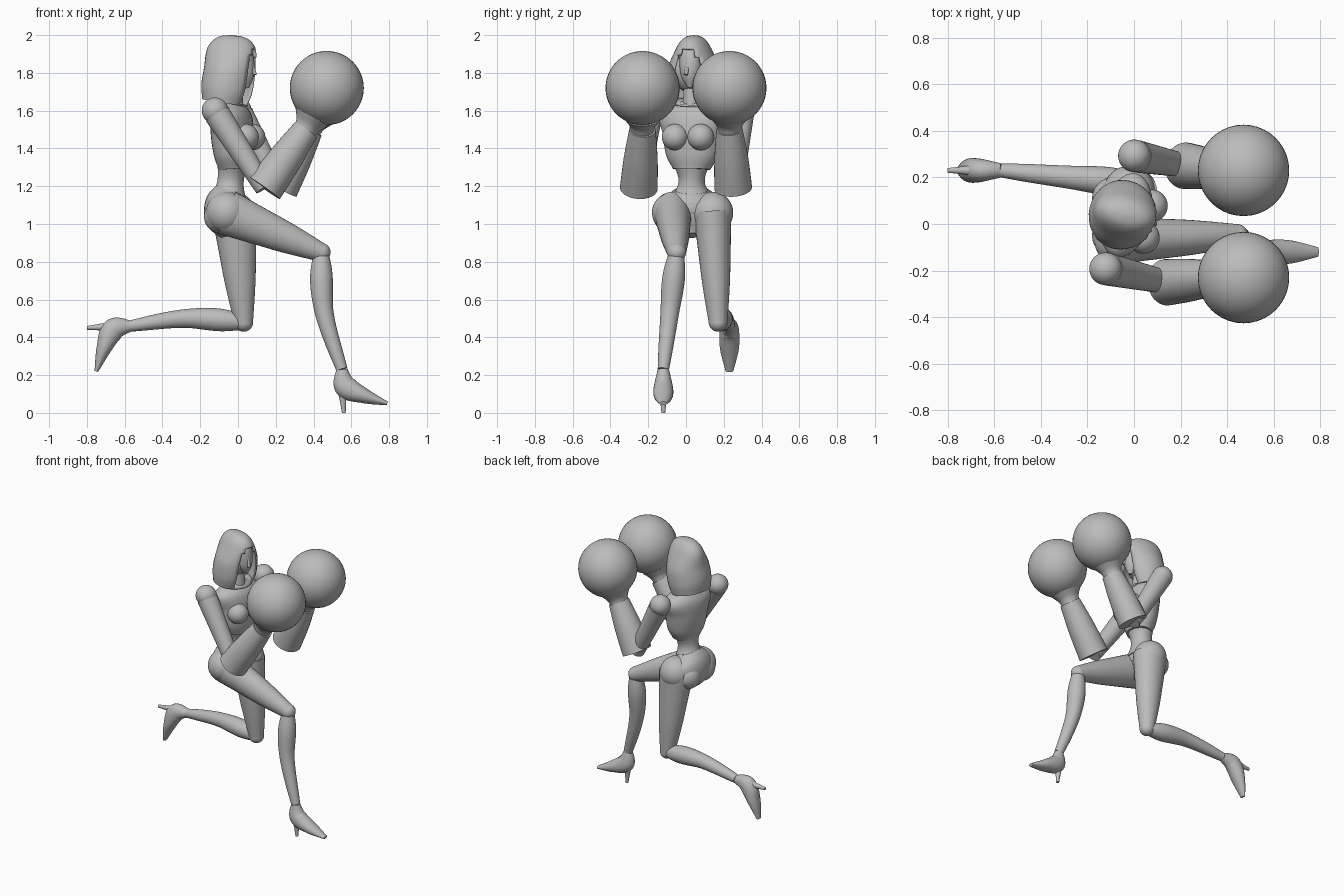
import bpy, bmesh, math
from mathutils import Vector

cube = bpy.data.objects.get("Cube")
if cube:
    bpy.data.objects.remove(cube, do_unlink=True)

SHADE = 0.5
grey = bpy.data.materials.new("plain_grey")
grey.use_nodes = True
grey.diffuse_color = (SHADE, SHADE, SHADE, 1)
shader = grey.node_tree.nodes["Principled BSDF"]
shader.inputs["Base Color"].default_value = grey.diffuse_color

# The chest is turned a little towards its right
TURN = -.25
AHEAD = Vector((math.cos(TURN), math.sin(TURN), 0))
ACROSS = Vector((-math.sin(TURN), math.cos(TURN), 0))
SIDEWAYS = Vector((0, 1, 0))
SIDES = 32
STEPS = 8


def finish(name, bm):
    bmesh.ops.recalc_face_normals(bm, faces=bm.faces)
    mesh = bpy.data.meshes.new(name)
    bm.to_mesh(mesh)
    bm.free()
    mesh.materials.append(grey)
    obj = bpy.data.objects.new(name, mesh)
    bpy.context.collection.objects.link(obj)
    bpy.ops.object.select_all(action='DESELECT')
    obj.select_set(True)
    bpy.context.view_layer.objects.active = obj
    bpy.ops.object.shade_smooth_by_angle(angle=math.radians(40))
    return obj


def smooth(values, t):
    """Value at t (from 0 to 1) on a smooth curve through evenly spaced values."""
    last = len(values) - 1
    index = min(int(t * last), last - 1)
    u = t * last - index
    before, start, end, after = (values[min(max(index + k, 0), last)] for k in (-1, 0, 1, 2))
    slope_in, slope_out = (end - before) / 2, (after - start) / 2
    blend = u * u * (3 - 2 * u)
    return (start * (1 - blend) + end * blend
            + slope_in * u * (1 - u) ** 2 - slope_out * u * u * (1 - u))


def loft(name, path, depths, widths, side=SIDEWAYS, dome=False, opening=None):
    """Skin ellipses along a path, with radii that follow smooth profiles."""
    count = STEPS * max(len(path), len(depths))
    path = [Vector(p) for p in path]
    points = [smooth(path, i / count) for i in range(count + 1)]
    bm = bmesh.new()
    rings = []
    for i, centre in enumerate(points):
        t = i / count
        along = (points[min(i + 1, count)] - points[max(i - 1, 0)]).normalized()
        right = (side - along * side.dot(along)).normalized()
        front = right.cross(along)
        scale = math.sqrt(max(1 - t ** 8, .001)) if dome else 1
        front = front * smooth(depths, t) * scale
        right = right * smooth(widths, t) * scale
        angles = [math.tau * k / SIDES for k in range(SIDES)]
        rings.append([bm.verts.new(centre + front * math.cos(a) + right * math.sin(a)) for a in angles])
    for low, high in zip(rings, rings[1:]):
        for k in range(SIDES):
            bm.faces.new((low[k - 1], low[k], high[k], high[k - 1]))
    bm.faces.new(rings[0])
    bm.faces.new(rings[-1])
    if opening:
        holes = [f for f in bm.faces if opening(f.calc_center_median())]
        bmesh.ops.delete(bm, geom=holes, context='FACES')
    return finish(name, bm)


def limb(name, start, end, radii, bow=Vector()):
    """Round limb from joint to joint, bowed in the middle."""
    start, end = Vector(start), Vector(end)
    loft(name, [start, (start + end) / 2 + bow, end], radii, radii)


def ball(name, centre, radius, stretch=(1, 1, 1)):
    bm = bmesh.new()
    bmesh.ops.create_uvsphere(bm, u_segments=40, v_segments=24, radius=radius)
    bmesh.ops.scale(bm, vec=stretch, verts=bm.verts)
    bmesh.ops.translate(bm, vec=centre, verts=bm.verts)
    finish(name, bm)


# Torso: ribcage, waist and pelvis
loft("ribcage", [(-.02, .03, 1.29), (-.04, .04, 1.65)],
     [.08, .1, .11, .1, .05], [.1, .14, .16, .18, .06], ACROSS)
loft("waist", [(-.03, .03, 1.32), (-.05, .03, 1.12)], [.08, .07, .1], [.1, .07, .13])
loft("pelvis", [(-.04, .03, 1.18), (-.07, .03, 1.06), (-.04, .03, .94)],
     [.08, .11, .1, .05], [.09, .17, .15, .05])

# Head: neck, skull, face and an open hood
limb("neck", (-.02, .03, 1.58), (-.02, .03, 1.76), [.05, .04])
ball("skull", (-.05, .04, 1.8), .11)
face_profile = [.01, .05, .06, .04]
loft("face", [(.05, .02, 1.72), (.01, .03, 1.95)], face_profile, face_profile)
limb("nose", (.09, 0, 1.79), (.07, .01, 1.86), [.01, .01])


def hood_opening(point):
    offset = point - Vector((-.04, .04, 0))
    width = abs(offset.dot(ACROSS))
    widest = min(.08, .03 + (1.94 - point.z) * .4)
    return offset.dot(AHEAD) > .02 and point.z < 1.93 and width < widest


hood = loft("hood", [(-.07, .04, 1.64), (-.04, .04, 1.82), (-.03, .04, 2)],
            [.12, .14, .14, .14, .12], [.14, .15, .14, .1, .07],
            ACROSS, dome=True, opening=hood_opening)
shell = hood.modifiers.new("thickness", 'SOLIDIFY')
shell.thickness = .01

# Matching parts on both sides: buttocks, bust and arms
for label, s in (("left", 1), ("right", -1)):
    ball(label + "_buttock", (-.09, .03 + .08 * s, 1.04), .09)
    bust = Vector((-.02, .03, 1.46)) + AHEAD * .08 + ACROSS * .07 * s
    ball(label + "_bust", bust, .07)
    shoulder = Vector((-.06, .05, 1.6)) + ACROSS * .25 * s
    elbow = Vector((.18 + .04 * s, .25 * s, 1.19))
    wrist = Vector((.37 + .01 * s, .23 * s, 1.5))
    glove = Vector((.47, .23 * s, 1.72))
    ball(label + "_shoulder", shoulder, .07)
    limb(label + "_upper_arm", shoulder.lerp(elbow, .05), elbow, [.07, .06, .05])
    limb(label + "_forearm", elbow, wrist, [.1, .09, .07])
    limb(label + "_wrist", wrist.lerp(elbow, .05), wrist.lerp(glove, .3), [.06, .07, .1])
    ball(label + "_glove", glove, .196)


def leg(label, hip, knee, ankle, calf_bow, toeward, downward):
    """Thigh, knee, shin and a high heeled shoe."""
    hip, knee, ankle = Vector(hip), Vector(knee), Vector(ankle)
    toeward, downward = Vector(toeward), Vector(downward)
    ball(label + "_hip", hip, .11)
    loft(label + "_thigh", [hip, knee], [.12, .09, .05], [.1, .08, .05])
    ball(label + "_knee", knee, .05)
    limb(label + "_shin", knee, ankle, [.04, .06, .05, .04, .03], calf_bow)

    def spot(forward, down):
        return ankle + toeward * forward + downward * down

    loft(label + "_shoe", [ankle, spot(.02, .09), spot(.12, .14), spot(.24, .18)],
         [.03, .06, .04, .01], [.03, .05, .05, .02])
    limb(label + "_heel", spot(0, .06), spot(.01, .23), [.04, .02, .01])


# Legs: right one steps forward, left one kneels back
leg("right", (-.06, -.07, 1.06), (.44, -.05, .85), (.55, -.12, .23),
    Vector((-.04, 0, 0)), (1, 0, 0), (0, 0, -1))
leg("left", (-.02, .14, 1.06), (.03, .17, .48), (-.57, .23, .46),
    Vector((0, 0, .03)), (0, 0, -1), (-1, 0, 0))
